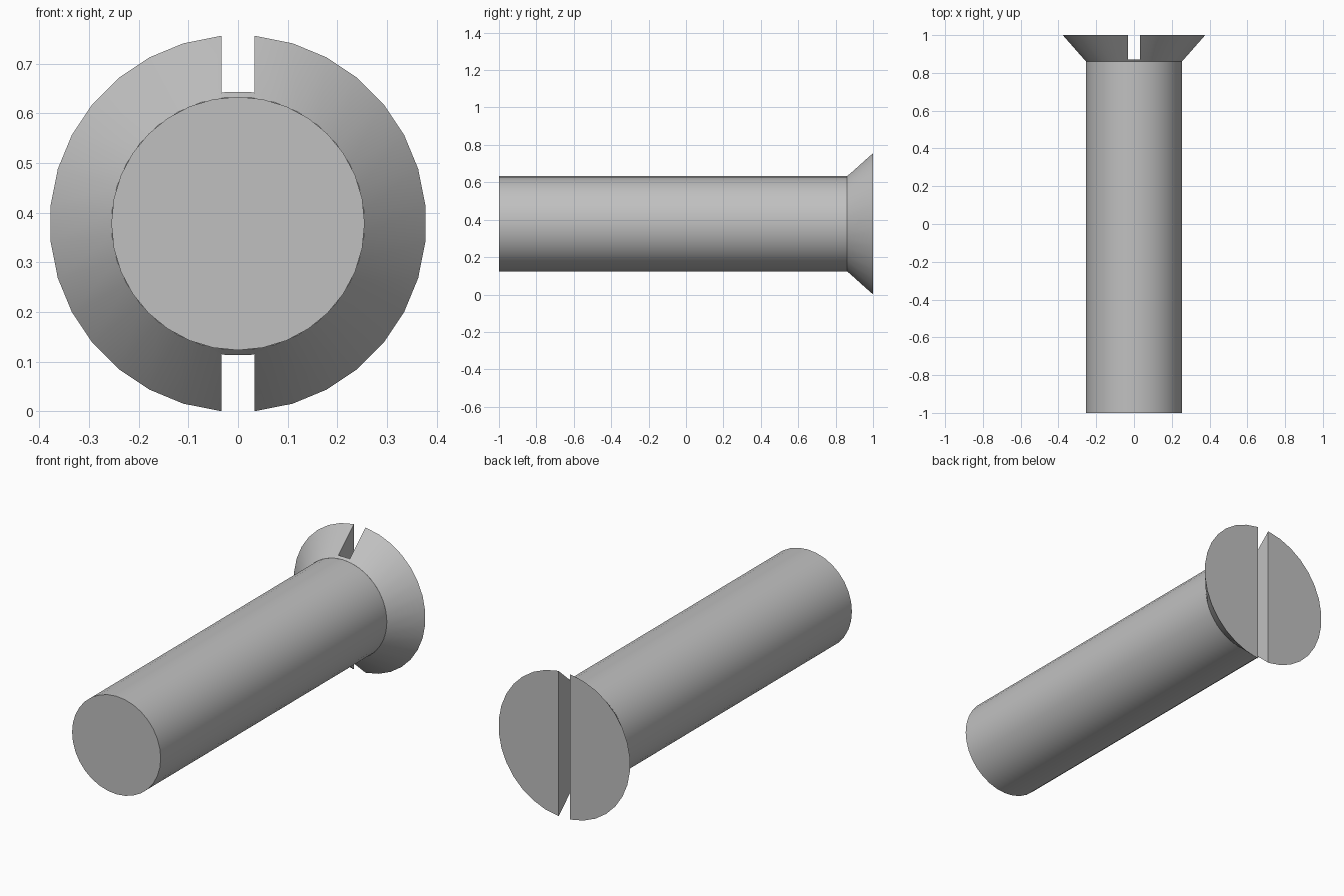
import bpy
import math
from mathutils import Matrix

cube = bpy.data.objects.get("Cube")
if cube:
    bpy.data.objects.remove(cube, do_unlink=True)

SIDES = 32
AXIS_Z = 0.378
SHANK_R, HEAD_R = 0.255, 0.379
NECK_Y, SLOT_Y = 0.86, 0.872
SLOT_W = 0.066

steel = bpy.data.materials.new("grey steel")
steel.use_nodes = True
colour = (0.53, 0.53, 0.53, 1)
steel.diffuse_color = colour
steel.node_tree.nodes["Principled BSDF"].inputs["Base Color"].default_value = colour


def frustum(name, r_front, r_back, y0, y1, turn=0.0):
    """Round solid lying along y, from y0 to y1."""
    bpy.ops.mesh.primitive_cone_add(vertices=SIDES, radius1=r_front, radius2=r_back,
                                    depth=y1 - y0, location=(0, 0, 0))
    ob = bpy.context.object
    ob.name = name
    ob.data.transform(Matrix.Rotation(-math.pi / 2, 4, 'X') @ Matrix.Rotation(turn, 4, 'Z'))
    ob.location = (0, (y0 + y1) / 2, AXIS_Z)
    ob.data.materials.append(steel)
    return ob


def smooth(ob):
    bpy.ops.object.select_all(action='DESELECT')
    ob.select_set(True)
    bpy.context.view_layer.objects.active = ob
    bpy.ops.object.shade_smooth_by_angle(angle=math.radians(30))


# Plain cylindrical shank
shank = frustum("shank", SHANK_R, SHANK_R, -1, NECK_Y)
smooth(shank)

# Countersunk head, its flats facing the four main directions
head = frustum("countersunk_head", SHANK_R, HEAD_R, NECK_Y, 1, math.pi / SIDES)

# Driver slot cut right across the head
bpy.ops.mesh.primitive_cube_add(size=1, location=(0, SLOT_Y + 0.25, AXIS_Z))
cutter = bpy.context.object
cutter.name = "slot_cutter"
cutter.scale = (SLOT_W, 0.5, 1)
cutter.data.materials.append(steel)
cutter.hide_render = True

slot = head.modifiers.new("driver slot", 'BOOLEAN')
slot.operation = 'DIFFERENCE'
slot.solver = 'EXACT'
slot.object = cutter
bpy.context.view_layer.objects.active = head
bpy.ops.object.modifier_apply(modifier=slot.name)
bpy.data.objects.remove(cutter, do_unlink=True)
smooth(head)
